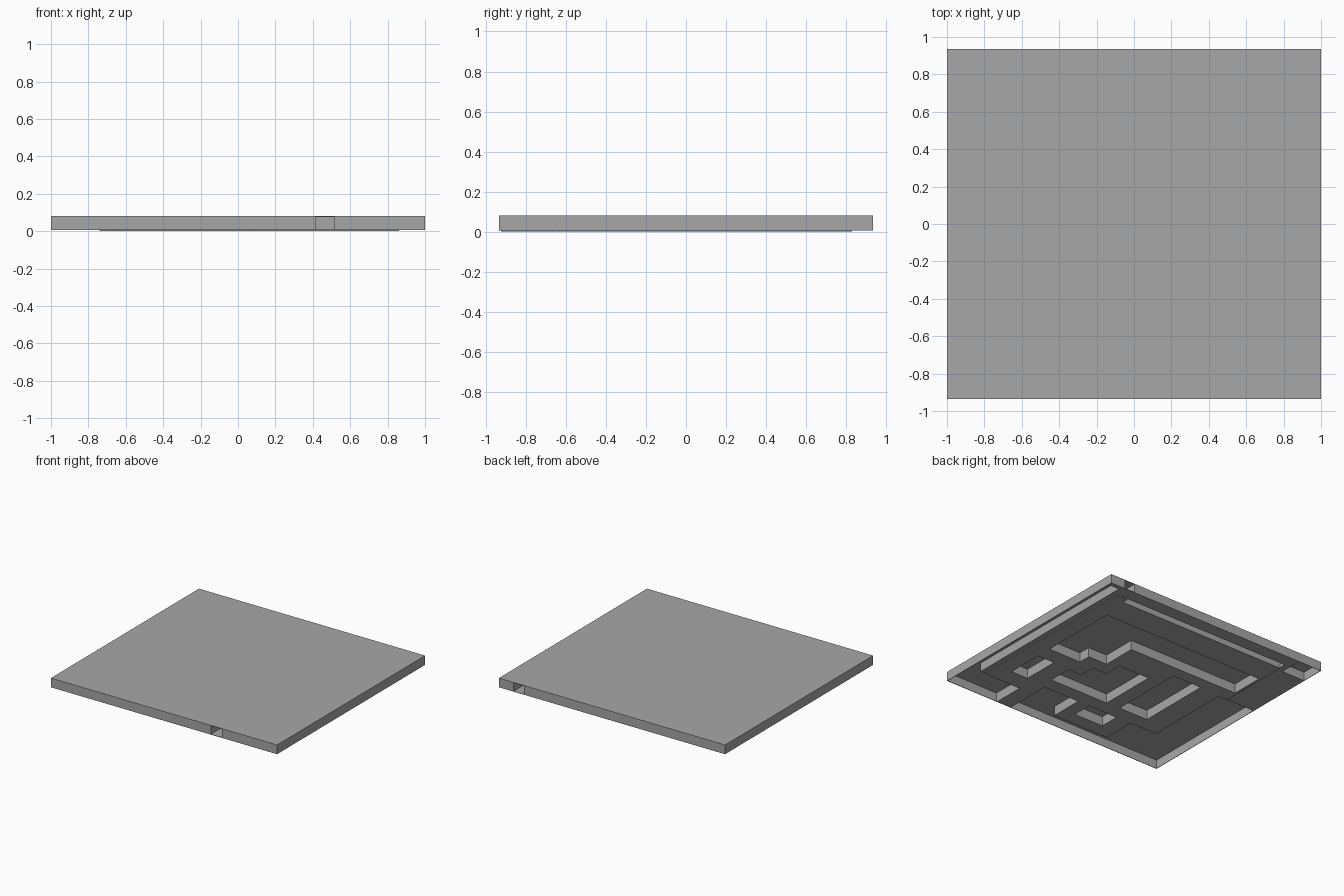
import bpy
import bmesh
from mathutils import Matrix, Vector

if "Cube" in bpy.data.objects:
    bpy.data.objects.remove(bpy.data.objects["Cube"], do_unlink=True)

HALF_Y = 0.935
ROOF = 0.076        # underside of the roof
SILL = 0.009        # floor of the passages
EDGE_X, EDGE_Y = 0.996, 0.931   # inner faces of the thin outer wall

stone = bpy.data.materials.new("plain grey")
stone.use_nodes = True
GREY = (0.39, 0.39, 0.39, 1)
stone.diffuse_color = GREY
stone.node_tree.nodes["Principled BSDF"].inputs["Base Color"].default_value = GREY


def boxes(name, spans):
    """One object holding boxes given as (x0, x1, y0, y1, z0, z1)."""
    bm = bmesh.new()
    for x0, x1, y0, y1, z0, z1 in spans:
        centre = Vector((x0 + x1, y0 + y1, z0 + z1)) / 2
        size = Vector((x1 - x0, y1 - y0, z1 - z0))
        bmesh.ops.create_cube(bm, size=1,
                              matrix=Matrix.Translation(centre) @ Matrix.Diagonal(size.to_4d()))
    mesh = bpy.data.meshes.new(name)
    bm.to_mesh(mesh)
    bm.free()
    mesh.materials.append(stone)
    obj = bpy.data.objects.new(name, mesh)
    bpy.context.collection.objects.link(obj)
    return obj


def combine(target, helper, operation):
    """Apply a boolean and remove its helper."""
    helper.hide_render = True
    mod = target.modifiers.new(operation, "BOOLEAN")
    mod.operation = operation
    mod.solver = "EXACT"
    mod.use_self = True
    mod.object = helper
    bpy.context.view_layer.objects.active = target
    bpy.ops.object.modifier_apply(modifier=mod.name)
    bpy.data.objects.remove(helper, do_unlink=True)


# Main slab with a slightly lower floor
maze = boxes("maze_block", [(-1, 1, -HALF_Y, HALF_Y, 0.006, 0.08)])
combine(maze, boxes("floor_plate", [(-0.74, 0.86, -0.925, 0.83, 0, 0.03)]), "UNION")

# Hollows between the passages, open below: x0, x1, y0, y1
hollows = [
    # stepped hollow behind the middle
    (-0.72, 0.73, 0.29, 0.56),
    (0.27, 0.73, 0.01, 0.4),
    (0.44, 0.73, -0.09, 0.2),
    # stepped hollow in the centre
    (-0.095, 0.43, -0.425, -0.23),
    (-0.095, 0.31, -0.3, -0.1),
    (-0.095, 0.18, -0.2, 0.05),
    # separate rectangular hollows
    (-0.475, -0.215, -0.42, 0.19),
    (-0.285, -0.025, -0.7, -0.54),
    (0.58, 0.73, -0.52, -0.22),
    # front left rim
    (-EDGE_X, 0.4, -EDGE_Y, -0.81),
    (-EDGE_X, -0.42, -0.85, -0.54),
    (-EDGE_X, -0.66, -0.6, 0.17),
    (0.08, 0.4, -0.9, -0.54),
    # front right rim
    (0.53, EDGE_X, -EDGE_Y, -0.67),
    (0.9, EDGE_X, -0.7, 0.9),
    # back rim
    (-0.74, 0.76, 0.78, 0.83),
    (-EDGE_X, -0.79, 0.745, EDGE_Y),
]
cuts = [(*span, -0.05, ROOF) for span in hollows]

# Front and back doorways, each with a floor
cuts.append((0.415, 0.515, -1, -0.56, SILL, ROOF))
cuts.append((0.78, 0.87, 0.6, 1, SILL, ROOF))

combine(maze, boxes("hollow_cutter", cuts), "DIFFERENCE")
